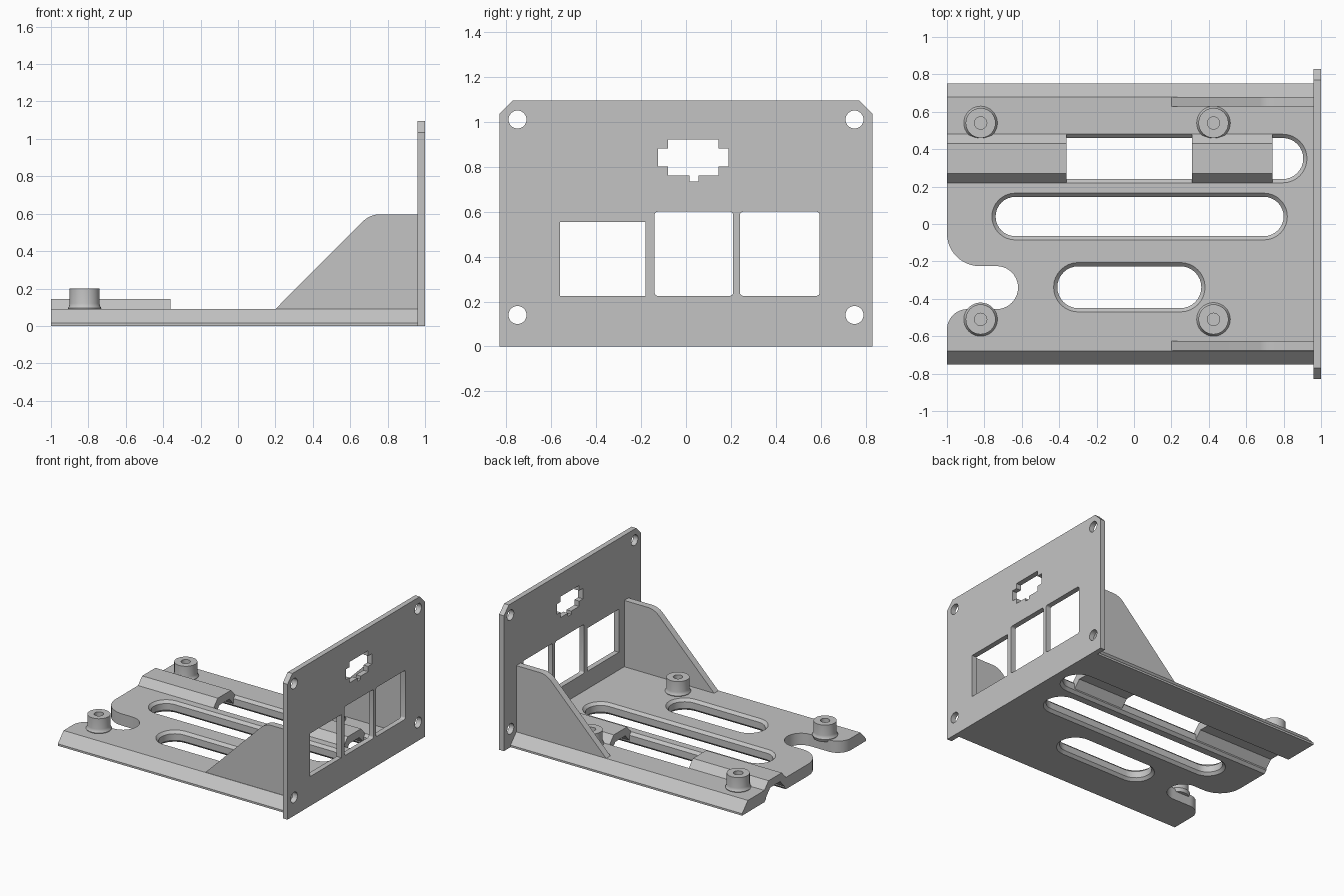
import bpy, bmesh
from math import cos, sin, radians

cube = bpy.data.objects.get("Cube")
if cube:
    bpy.data.objects.remove(cube, do_unlink=True)

GREY = (0.55, 0.55, 0.55, 1)
mat = bpy.data.materials.new("plain grey")
mat.use_nodes = True
mat.diffuse_color = GREY
mat.node_tree.nodes["Principled BSDF"].inputs["Base Color"].default_value = GREY


def loft(name, rings):
    """Solid skinned through closed rings of equal length, capped at both ends."""
    bm = bmesh.new()
    loops = [[bm.verts.new(p) for p in ring] for ring in rings]
    n = len(loops[0])
    for a, b in zip(loops, loops[1:]):
        for i in range(n):
            bm.faces.new((a[i], a[(i + 1) % n], b[(i + 1) % n], b[i]))
    bm.faces.new(loops[0])
    bm.faces.new(loops[-1])
    bmesh.ops.recalc_face_normals(bm, faces=bm.faces)
    mesh = bpy.data.meshes.new(name)
    bm.to_mesh(mesh)
    bm.free()
    obj = bpy.data.objects.new(name, mesh)
    mesh.materials.append(mat)
    bpy.context.collection.objects.link(obj)
    return obj


def prism(name, pts, axis, lo, hi):
    """Extrude a 2D profile along one axis."""
    place = {"x": lambda p, t: (t, p[0], p[1]),
             "y": lambda p, t: (p[0], t, p[1]),
             "z": lambda p, t: (p[0], p[1], t)}[axis]
    return loft(name, [[place(p, t) for p in pts] for t in (lo, hi)])


def arc(cx, cy, r, start, end, steps=12):
    angles = [radians(start + (end - start) * i / steps) for i in range(steps + 1)]
    return [(cx + r * cos(a), cy + r * sin(a)) for a in angles]


def circle(cx, cy, r, n=32):
    return arc(cx, cy, r, 0, 360, n)[:-1]


def rounded_rect(x0, x1, y0, y1, r):
    if r == 0:
        return [(x0, y0), (x1, y0), (x1, y1), (x0, y1)]
    return (arc(x1 - r, y1 - r, r, 0, 90, 4) + arc(x0 + r, y1 - r, r, 90, 180, 4)
            + arc(x0 + r, y0 + r, r, 180, 270, 4) + arc(x1 - r, y0 + r, r, 270, 360, 4))


def cut(target, cutters):
    bpy.context.view_layer.objects.active = target
    for c in cutters:
        c.hide_render = True
        mod = target.modifiers.new("cut", "BOOLEAN")
        mod.operation = "DIFFERENCE"
        mod.solver = "EXACT"
        mod.object = c
        bpy.ops.object.modifier_apply(modifier=mod.name)
        bpy.data.objects.remove(c, do_unlink=True)


def slot_cutter(x0, x1, y, r):
    """Long round-ended slot, chamfered on both faces of the plate."""
    def ring(rad, z):
        pts = arc(x1 - r, y, rad, -90, 90, 16) + arc(x0 + r, y, rad, 90, 270, 16)
        return [(px, py, z) for px, py in pts]
    return loft("slot_cutter", [ring(r + 0.03, -0.01), ring(r, 0.02),
                                ring(r, 0.07), ring(r + 0.03, 0.1)])


T = 0.09  # base plate thickness

# Base plate with sloping long edges
section = [(-0.75, 0), (0.75, 0), (0.75, 0.015), (0.68, T), (-0.68, T), (-0.75, 0.015)]
plate = prism("base_plate", section, "x", -1, 0.97)
notch = ([(-1.1, -0.05)] + arc(-0.825, -0.05, 0.175, 180, 270)
         + arc(-0.735, -0.34, 0.115, 90, -90, 20)
         + arc(-0.89, -0.565, 0.11, 90, 180) + [(-1.1, -0.565)])
cut(plate, [slot_cutter(-1.4, 0.905, 0.35, 0.11),
            slot_cutter(-0.74, 0.80, 0.04, 0.105),
            slot_cutter(-0.41, 0.36, -0.338, 0.112),
            prism("notch_cutter", notch, "z", -0.1, 0.3)])

# Raised hollow bridges over the long channel
bridge = [(0.22, T), (0.27, 0.145), (0.43, 0.145), (0.48, T), (0.48, 0.03),
          (0.46, 0.03), (0.41, 0.085), (0.29, 0.085), (0.24, 0.03), (0.22, 0.03)]
prism("outer_bridge", bridge, "x", -1, -0.36)
prism("inner_bridge", bridge, "x", 0.31, 0.74)

# Upright panel with clipped top corners
panel = prism("end_panel", [(-0.83, 0), (0.83, 0), (0.83, 1.035), (0.77, 1.095),
                            (-0.77, 1.095), (-0.83, 1.035)], "x", 0.96, 1)
keyed = [(-0.08, 0.92), (-0.08, 0.88), (-0.125, 0.88), (-0.125, 0.8), (-0.08, 0.8),
         (-0.08, 0.76), (0.015, 0.76), (0.015, 0.735), (0.055, 0.735), (0.055, 0.76),
         (0.145, 0.76), (0.145, 0.8), (0.19, 0.8), (0.19, 0.88), (0.145, 0.88), (0.145, 0.92)]
openings = [keyed, rounded_rect(-0.56, -0.18, 0.225, 0.555, 0),
            rounded_rect(-0.14, 0.21, 0.225, 0.6, 0.015),
            rounded_rect(0.24, 0.595, 0.225, 0.6, 0.015)]
openings += [circle(y, z, 0.04) for y in (-0.75, 0.75) for z in (0.14, 1.01)]
cut(panel, [prism("opening_cutter", o, "x", 0.9, 1.1) for o in openings])

# Gussets bracing the panel
gusset = [(0.2, T - 0.01), (0.2, T)] + arc(0.76, 0.467, 0.13, 135, 90, 8) \
    + [(0.97, 0.597), (0.97, T - 0.01)]
prism("right_gusset", gusset, "y", -0.677, -0.625)
prism("left_gusset", gusset, "y", 0.628, 0.68)

# Standoffs with flared feet and blind screw holes
flare = [(0.1, T), (0.09, 0.095), (0.083, 0.105), (0.08, 0.12), (0.08, 0.2),
         (0.033, 0.2), (0.033, 0.1)]
for side, y in (("right", -0.51), ("left", 0.54)):
    for end, x in (("outer", -0.82), ("inner", 0.425)):
        loft(f"{side}_{end}_standoff",
             [[(px, py, z) for px, py in circle(x, y, r if z > T else 0.08)]
              for r, z in [(0.08, T - 0.02)] + flare[1:]])

# Smooth the curved walls, keep hard edges
bpy.ops.object.select_all(action="DESELECT")
for obj in bpy.context.collection.objects:
    if obj.type == "MESH" and obj.data.materials and obj.data.materials[0] == mat:
        obj.select_set(True)
        bpy.context.view_layer.objects.active = obj
bpy.ops.object.shade_smooth_by_angle(angle=radians(30))
